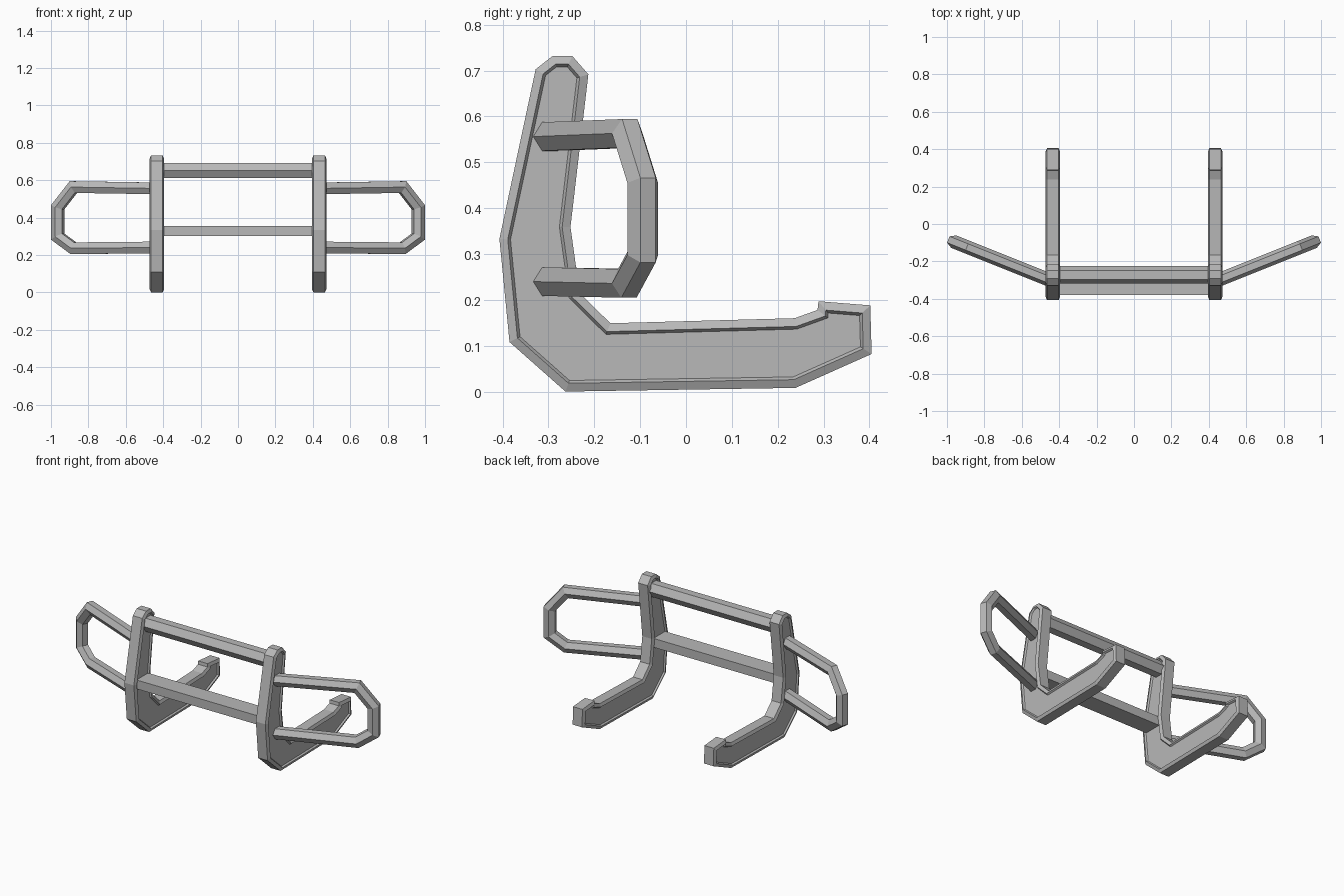
import bpy, bmesh
from math import cos, sin, pi
from mathutils import Vector

cube = bpy.data.objects.get("Cube")
if cube:
    bpy.data.objects.remove(cube, do_unlink=True)

grey = bpy.data.materials.new("grey_metal")
grey.use_nodes = True
colour = (0.48, 0.48, 0.48, 1)
grey.diffuse_color = colour
grey.node_tree.nodes["Principled BSDF"].inputs["Base Color"].default_value = colour


def finish(name, bm, mirrored=False):
    bmesh.ops.recalc_face_normals(bm, faces=bm.faces)
    mesh = bpy.data.meshes.new(name)
    bm.to_mesh(mesh)
    bm.free()
    mesh.materials.append(grey)
    obj = bpy.data.objects.new(name, mesh)
    bpy.context.collection.objects.link(obj)
    if mirrored:
        mod = obj.modifiers.new("mirror", "MIRROR")
        mod.use_mirror_merge = False
    return obj


def loft(bm, rings):
    """Skin a list of vertex rings and cap both ends."""
    rings = [[bm.verts.new(p) for p in ring] for ring in rings]
    n = len(rings[0])
    for a, b in zip(rings, rings[1:]):
        for i in range(n):
            j = (i + 1) % n
            bm.faces.new((a[i], a[j], b[j], b[i]))
    caps = [bm.faces.new(rings[0][::-1]), bm.faces.new(rings[-1])]
    bmesh.ops.recalc_face_normals(bm, faces=bm.faces)
    return caps


# Upright brackets with a hooked foot: chamfered rim, then a recessed panel
outline = [(-.291, .732), (-.248, .732), (-.213, .692), (-.252, .359),
           (-.232, .215), (-.165, .149), (.237, .16), (.287, .178),
           (.289, .197), (.402, .188), (.405, .082), (.239, .008),
           (-.263, 0), (-.385, .108), (-.407, .333), (-.328, .703)]
bm = bmesh.new()
caps = loft(bm, [[(x, y, z) for y, z in outline] for x in (.403, .465)])
for thickness, depth in ((.018, .008), (.006, -.009)):
    bmesh.ops.inset_region(bm, faces=caps, thickness=thickness, depth=depth,
                           use_even_offset=True)
finish("upright_brackets", bm, mirrored=True)

# Upper crossbar: hexagonal rod
hexagon = [(cos(i * pi / 3), sin(i * pi / 3)) for i in range(6)]
bm = bmesh.new()
loft(bm, [[(x, -.272 + .047 * u, .652 + .046 * v) for u, v in hexagon]
          for x in (-.42, .42)])
finish("upper_crossbar", bm)

# Lower crossbar: flat rectangular beam
beam = [(-.38, .302), (-.27, .302), (-.27, .355), (-.38, .355)]
bm = bmesh.new()
loft(bm, [[(x, y, z) for y, z in beam] for x in (-.42, .42)])
finish("lower_crossbar", bm)

# Side guards: hexagonal tube swept along a swept-back planar loop
path = [(.44, .556), (.88, .563), (.964, .455),
        (.964, .298), (.88, .236), (.44, .24)]
points = [Vector((x, -.30 + .4 * (x - .45), z)) for x, z in path]
normal = Vector((.4, -1, 0)).normalized()
rings = []
for i, p in enumerate(points):
    before = (p - points[max(i - 1, 0)]).normalized()
    after = (points[min(i + 1, len(points) - 1)] - p).normalized()
    tangent = (before + after).normalized()
    side = normal.cross(tangent)
    miter = 1 / tangent.dot(after if after.length else before)
    rings.append([p + normal * .036 * u + side * .036 * v * miter
                  for u, v in hexagon])
bm = bmesh.new()
loft(bm, rings)
finish("side_guards", bm, mirrored=True)
